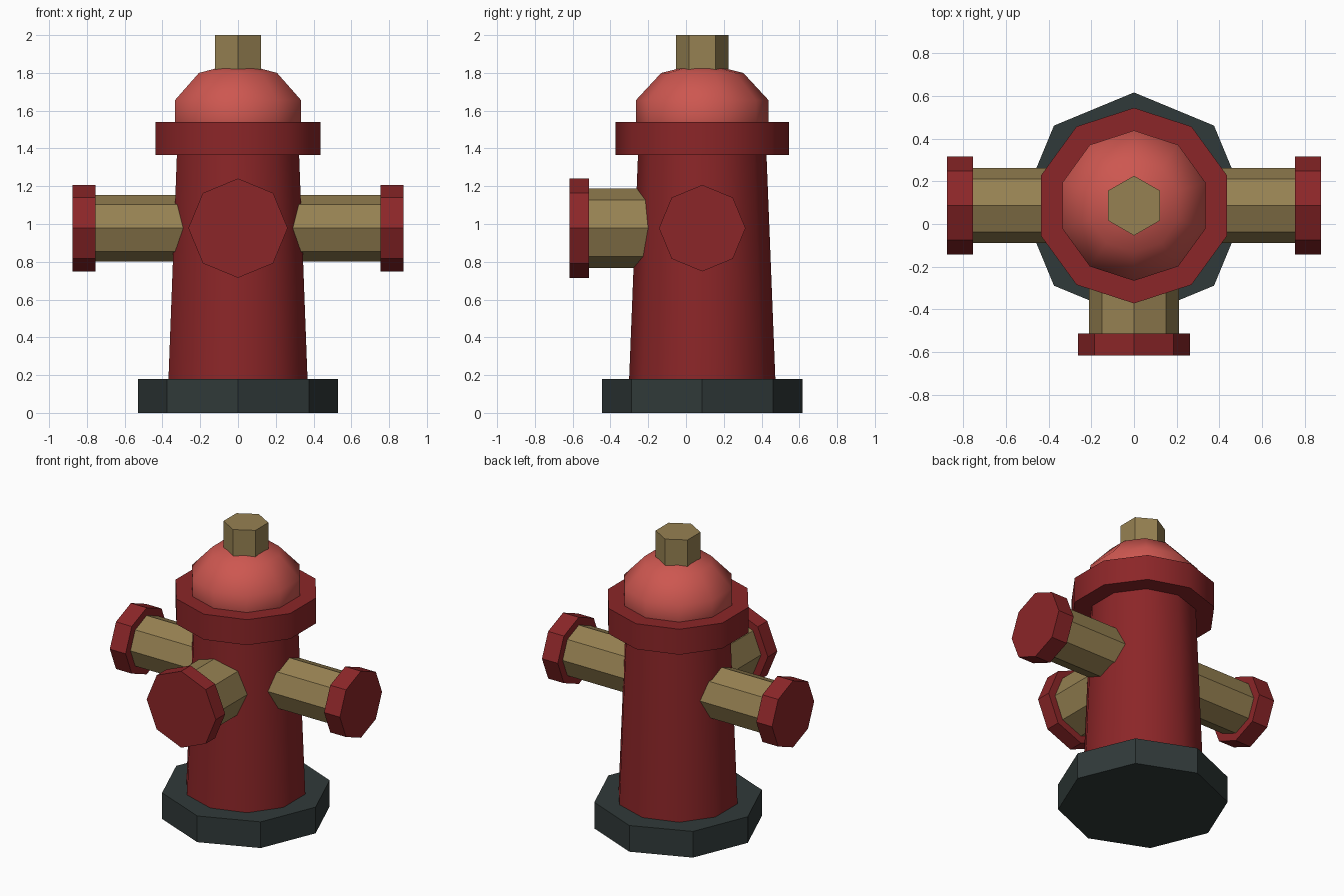
import bpy, bmesh
from math import sin, cos, pi, radians
from mathutils import Vector

cube = bpy.data.objects.get("Cube")
if cube:
    bpy.data.objects.remove(cube, do_unlink=True)


def material(name, rgb):
    mat = bpy.data.materials.new(name)
    mat.use_nodes = True
    mat.diffuse_color = (*rgb, 1)
    bsdf = next(n for n in mat.node_tree.nodes if n.type == 'BSDF_PRINCIPLED')
    bsdf.inputs["Base Color"].default_value = (*rgb, 1)
    return mat


RED = material("deep red", (0.26, 0.019, 0.021))
CORAL = material("coral red", (0.61, 0.095, 0.08))
BRASS = material("dull brass", (0.305, 0.22, 0.084))
SLATE = material("dark slate", (0.03, 0.042, 0.041))

CENTRE_Y = 0.086
OUTLET_Z = 0.978


def lathe(name, sides, profile, mat, origin=(0, CENTRE_Y, 0),
          axis=(0, 0, 1), smooth_angle=None):
    """Sweep (radius, height) points around an axis with a few flat sides."""
    bm = bmesh.new()
    rings = [[bm.verts.new((r * sin(2 * pi * i / sides), r * cos(2 * pi * i / sides), h))
              for i in range(sides)] for r, h in profile]
    for low, high in zip(rings, rings[1:]):
        for i in range(sides):
            j = (i + 1) % sides
            bm.faces.new((low[i], low[j], high[j], high[i]))
    bm.faces.new(rings[0])
    bm.faces.new(rings[-1])
    bmesh.ops.remove_doubles(bm, verts=bm.verts, dist=0.0005)
    bmesh.ops.recalc_face_normals(bm, faces=bm.faces)
    mesh = bpy.data.meshes.new(name)
    bm.to_mesh(mesh)
    bm.free()
    mesh.materials.append(mat)
    obj = bpy.data.objects.new(name, mesh)
    bpy.context.collection.objects.link(obj)
    obj.location = origin
    obj.rotation_euler = Vector((0, 0, 1)).rotation_difference(Vector(axis)).to_euler()
    if smooth_angle:
        bpy.ops.object.select_all(action='DESELECT')
        obj.select_set(True)
        bpy.context.view_layer.objects.active = obj
        bpy.ops.object.shade_smooth_by_angle(angle=radians(smooth_angle))
    return obj


def cylinder(name, sides, radius, start, end, mat, **kw):
    return lathe(name, sides, [(radius, start), (radius, end)], mat, **kw)


# Upright parts
cylinder("base_plate", 8, 0.53, 0, 0.18, SLATE)
lathe("barrel", 10, [(0.387, 0.18), (0.34, 1.37)], RED, smooth_angle=40)
cylinder("collar", 10, 0.458, 1.365, 1.54, RED, smooth_angle=40)

# Squashed faceted ball, its lower part sunk in the collar
ball = [(0.37 * sin(pi * k / 5), 1.565 - 0.29 * cos(pi * k / 5)) for k in range(1, 5)]
lathe("dome", 10, ball + [(0.0001, 1.855)], CORAL, smooth_angle=60)
cylinder("top_nut", 6, 0.14, 1.8, 2.0, BRASS)

# Side outlets with caps
hub = (0, CENTRE_Y, OUTLET_Z)
for side, sign in (("left", 1), ("right", -1)):
    out = dict(origin=hub, axis=(sign, 0, 0))
    cylinder(side + "_outlet", 8, 0.176, 0.2, 0.76, BRASS, **out)
    cylinder(side + "_cap", 8, 0.229, 0.755, 0.875, RED, **out)

# Larger front outlet with cap
out = dict(origin=hub, axis=(0, -1, 0))
cylinder("front_outlet", 8, 0.211, 0.2, 0.605, BRASS, **out)
cylinder("front_cap", 8, 0.263, 0.6, 0.703, RED, **out)
